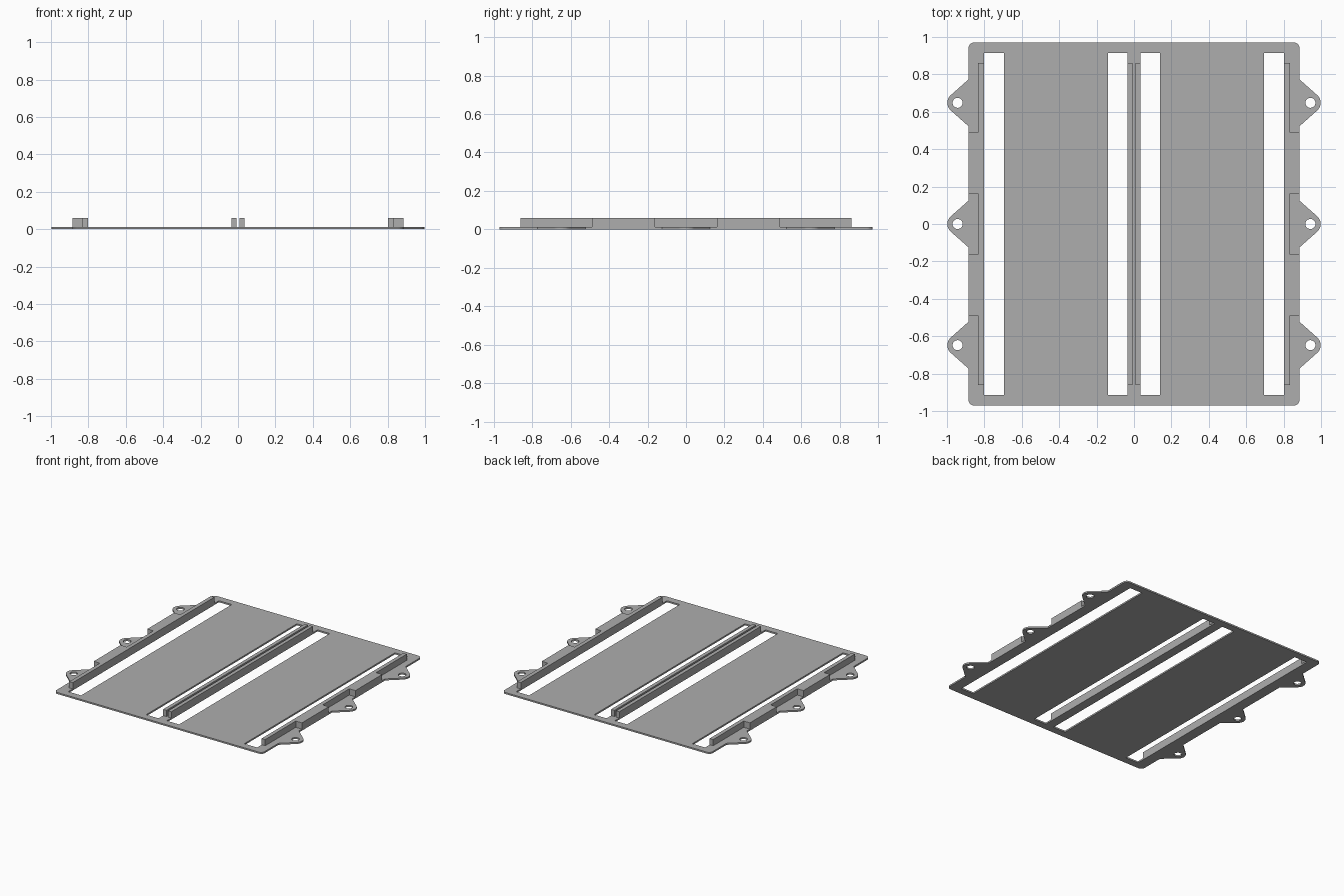
import bpy
import bmesh
from math import cos, sin, pi, radians
from mathutils import Vector

if "Cube" in bpy.data.objects:
    bpy.data.objects.remove(bpy.data.objects["Cube"], do_unlink=True)

GREY = (0.42, 0.42, 0.42, 1)
mat = bpy.data.materials.new("light_grey")
mat.use_nodes = True
mat.diffuse_color = GREY
mat.node_tree.nodes["Principled BSDF"].inputs["Base Color"].default_value = GREY

HALF_X, HALF_Y, THICK = 0.885, 0.97, 0.012
RAIL_TOP, RAIL_Y = 0.06, 0.86
TAB_X, TAB_YS = 0.943, (-0.648, 0, 0.648)
TAB_R, TAB_BASE, HOLE_R = 0.055, 0.125, 0.027
CORNER_R = 0.03


def arc(cx, cy, r, start, end, steps):
    angles = [radians(start + (end - start) * i / steps) for i in range(steps + 1)]
    return [(cx + r * cos(a), cy + r * sin(a)) for a in angles]


def rect(x0, x1, y0, y1):
    return [(x0, y0), (x1, y0), (x1, y1), (x0, y1)]


def flat_part(name, loops, z0, z1):
    """Solid made by extruding closed outlines; inner outlines become holes."""
    curve = bpy.data.curves.new(name, "CURVE")
    curve.dimensions = "2D"
    curve.fill_mode = "BOTH"
    curve.extrude = (z1 - z0) / 2
    for loop in loops:
        spline = curve.splines.new("POLY")
        spline.points.add(len(loop) - 1)
        for point, (x, y) in zip(spline.points, loop):
            point.co = (x, y, 0, 1)
        spline.use_cyclic_u = True
    temp = bpy.data.objects.new(name + "_outline", curve)
    bpy.context.collection.objects.link(temp)
    mesh = bpy.data.meshes.new_from_object(
        temp.evaluated_get(bpy.context.evaluated_depsgraph_get()))
    bpy.data.objects.remove(temp, do_unlink=True)
    bm = bmesh.new()
    bm.from_mesh(mesh)
    bmesh.ops.remove_doubles(bm, verts=bm.verts, dist=0.0001)
    bmesh.ops.translate(bm, verts=bm.verts, vec=Vector((0, 0, (z0 + z1) / 2)))
    bmesh.ops.recalc_face_normals(bm, faces=bm.faces)
    for face in bm.faces:
        face.smooth = False
    bm.to_mesh(mesh)
    bm.free()
    mesh.name = name
    mesh.materials.clear()
    mesh.materials.append(mat)
    obj = bpy.data.objects.new(name, mesh)
    bpy.context.collection.objects.link(obj)
    return obj


# Base plate: rounded corners, three mounting ears per side, four slots
side = arc(HALF_X - CORNER_R, -HALF_Y + CORNER_R, CORNER_R, -90, 0, 6)
for y in TAB_YS:
    side.append((HALF_X, y - TAB_BASE))
    side += arc(TAB_X, y, TAB_R, -50, 50, 12)
    side.append((HALF_X, y + TAB_BASE))
side += arc(HALF_X - CORNER_R, HALF_Y - CORNER_R, CORNER_R, 0, 90, 6)
loops = [side + [(-x, y) for x, y in reversed(side)]]
for s in (-1, 1):
    for inner, outer in ((0.035, 0.14), (0.694, 0.803)):
        loops.append(rect(s * inner, s * outer, -0.915, 0.915))
    for y in TAB_YS:
        loops.append(arc(s * TAB_X, y, HOLE_R, 0, 345, 23))
flat_part("base_plate", loops, 0, THICK)

# Side rails (thinned beside the ears) and the pair of centre rails
for s, label in ((1, "left"), (-1, "right")):
    rail = [(0.803, -RAIL_Y), (0.833, -RAIL_Y)]
    for a, b in ((-0.488, -0.162), (0.162, 0.488)):
        rail += [(0.833, a), (HALF_X, a), (HALF_X, b), (0.833, b)]
    rail += [(0.833, RAIL_Y), (0.803, RAIL_Y)]
    flat_part(label + "_side_rail", [[(s * x, y) for x, y in rail]], THICK, RAIL_TOP)
    flat_part(label + "_centre_rail",
              [rect(s * 0.007, s * 0.035, -RAIL_Y, RAIL_Y)], THICK, RAIL_TOP)
